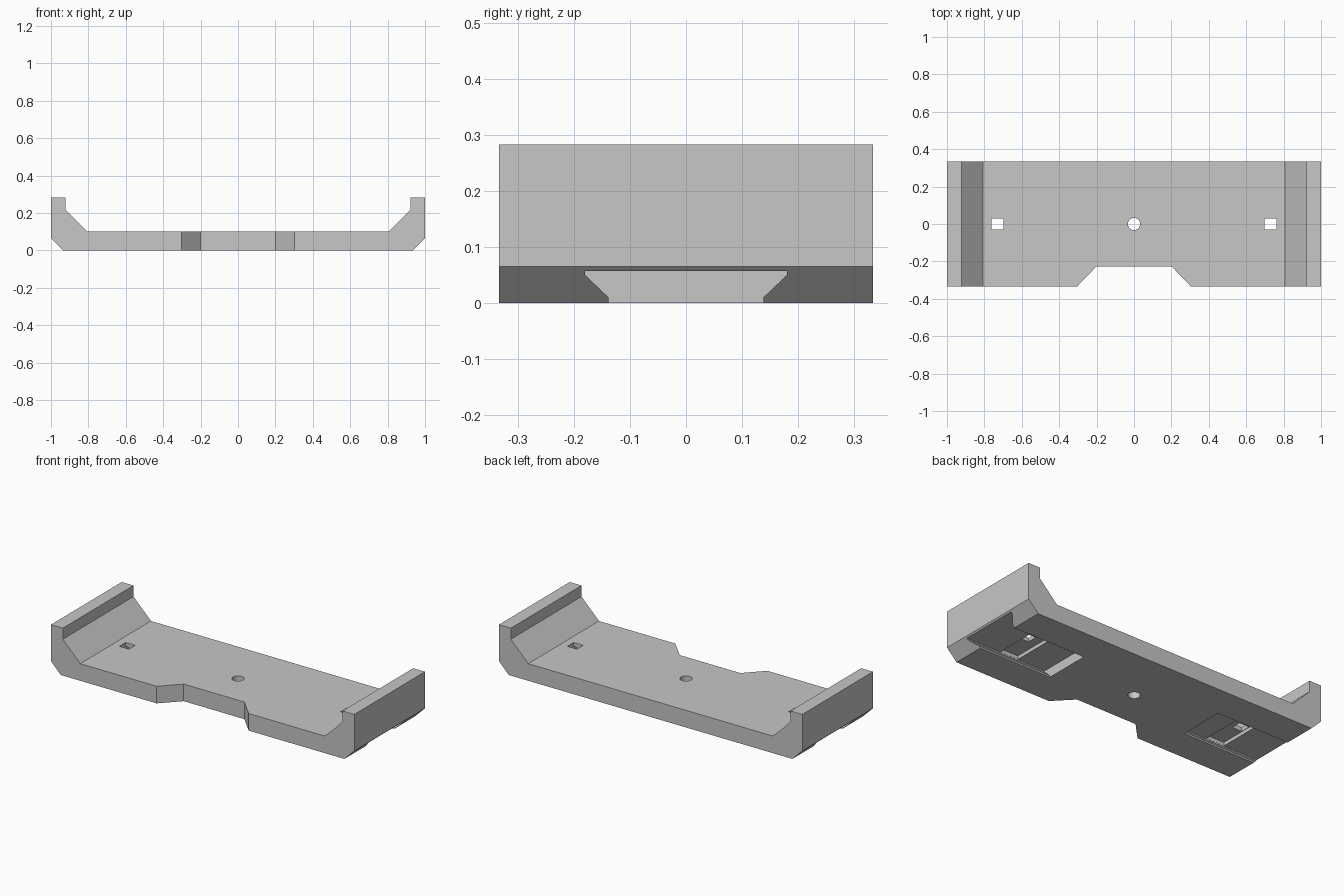
import bpy
import bmesh
import math
from mathutils import Vector

cube = bpy.data.objects.get("Cube")
if cube:
    bpy.data.objects.remove(cube, do_unlink=True)

# Single plain grey
grey = bpy.data.materials.new("light grey")
grey.use_nodes = True
grey.diffuse_color = (0.57, 0.57, 0.57, 1)
grey.node_tree.nodes["Principled BSDF"].inputs["Base Color"].default_value = grey.diffuse_color

# How a 2D profile point and a depth map to space, per extrusion axis
PLACE = {
    "x": lambda u, v, d: Vector((d, u, v)),
    "y": lambda u, v, d: Vector((u, d, v)),
    "z": lambda u, v, d: Vector((u, v, d)),
}


def prism(name, profile, axis, start, end):
    """Extrude a closed 2D profile along an axis."""
    bm = bmesh.new()
    place = PLACE[axis]
    face = bm.faces.new([bm.verts.new(place(u, v, start)) for u, v in profile])
    grown = bmesh.ops.extrude_face_region(bm, geom=[face])
    moved = [g for g in grown["geom"] if isinstance(g, bmesh.types.BMVert)]
    bmesh.ops.translate(bm, verts=moved, vec=place(0, 0, end - start))
    bmesh.ops.recalc_face_normals(bm, faces=bm.faces)
    mesh = bpy.data.meshes.new(name)
    bm.to_mesh(mesh)
    bm.free()
    mesh.materials.append(grey)
    obj = bpy.data.objects.new(name, mesh)
    bpy.context.collection.objects.link(obj)
    return obj


def mirrored(half):
    """Close a half profile across u = 0."""
    return half + [(-u, v) for u, v in reversed(half)]


def rect(u0, u1, v0, v1):
    return [(u0, v0), (u1, v0), (u1, v1), (u0, v1)]


def cut(target, cutter):
    cutter.hide_render = True
    mod = target.modifiers.new(cutter.name, "BOOLEAN")
    mod.operation = "DIFFERENCE"
    mod.solver = "EXACT"
    mod.object = cutter
    bpy.context.view_layer.objects.active = target
    bpy.ops.object.modifier_apply(modifier=mod.name)
    bpy.data.objects.remove(cutter, do_unlink=True)


# Tray with raised, chamfered end lips
tray = prism("tray", mirrored([(0.935, 0), (1, 0.065), (1, 0.283), (0.922, 0.283),
                               (0.922, 0.217), (0.807, 0.102)]), "y", -0.333, 0.333)

# Tapered notch in the front edge
cut(tray, prism("front_notch", mirrored([(0.4, -0.433), (0.2, -0.226)]), "z", -0.1, 0.4))

# Round centre hole
ring = [(0.033 * math.cos(math.tau * i / 32), 0.033 * math.sin(math.tau * i / 32))
        for i in range(32)]
cut(tray, prism("centre_hole", ring, "z", -0.1, 0.4))

# Dovetail slot, cross recess and square hole under each end
dovetail = mirrored([(0.138, -0.02), (0.138, 0.01), (0.18, 0.05), (0.18, 0.057)])
for side in (-1, 1):
    cut(tray, prism("dovetail_slot", dovetail, "x", side * 0.46, side * 1.1))
    cut(tray, prism("cross_recess", rect(-0.179, 0.179, 0.052, 0.078),
                    "x", side * 0.645, side * 0.765))
    cut(tray, prism("square_hole", rect(side * 0.73 - 0.032, side * 0.73 + 0.032, -0.03, 0.03),
                    "z", 0.04, 0.4))
